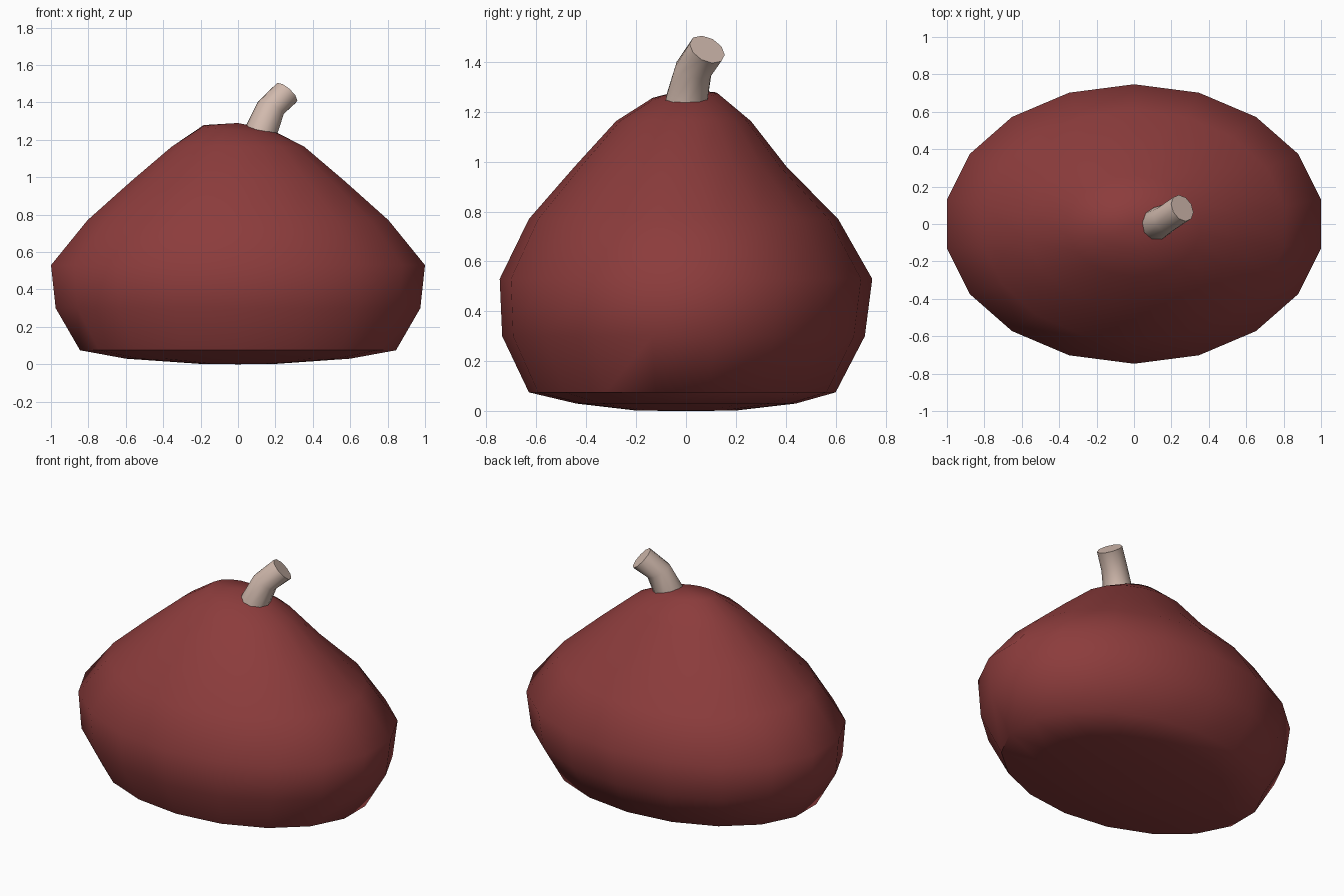
import bpy, math
from mathutils import Vector

if "Cube" in bpy.data.objects:
    bpy.data.objects.remove(bpy.data.objects["Cube"])


def material(name, rgb):
    m = bpy.data.materials.new(name)
    m.diffuse_color = (*rgb, 1.0)
    m.use_nodes = True
    m.node_tree.nodes["Principled BSDF"].inputs["Base Color"].default_value = m.diffuse_color
    return m


def loft(name, rings, mat, angle, start_tip=None, end_tip=None):
    """Skin a list of vertex rings; ends are closed by a tip point or a flat cap."""
    n = len(rings[0])
    verts = [v for ring in rings for v in ring]
    faces = []
    for r in range(len(rings) - 1):
        a, b = r * n, (r + 1) * n
        for i in range(n):
            j = (i + 1) % n
            faces.append((a + i, a + j, b + j, b + i))
    last = (len(rings) - 1) * n
    if start_tip:
        t = len(verts)
        verts.append(start_tip)
        faces += [(t, (i + 1) % n, i) for i in range(n)]
    else:
        faces.append(tuple(reversed(range(n))))
    if end_tip:
        t = len(verts)
        verts.append(end_tip)
        faces += [(t, last + i, last + (i + 1) % n) for i in range(n)]
    else:
        faces.append(tuple(range(last, last + n)))
    me = bpy.data.meshes.new(name)
    me.from_pydata([tuple(v) for v in verts], [], faces)
    me.materials.append(mat)
    ob = bpy.data.objects.new(name, me)
    bpy.context.collection.objects.link(ob)
    bpy.ops.object.select_all(action='DESELECT')
    ob.select_set(True)
    bpy.context.view_layer.objects.active = ob
    bpy.ops.object.shade_smooth_by_angle(angle=math.radians(angle))
    return ob


red = material("dark red skin", (0.262, 0.045, 0.045))
tan = material("pale tan stem", (0.64, 0.49, 0.42))

# Body: squat oval bulb, (z, half width x, half depth y, y offset, tilt x, tilt y)
SIDES = 18
profile = [
    (0.002, 0.20, 0.20, 0.0, 0, 0),
    (0.030, 0.60, 0.44, 0.0, 0, 0),
    (0.075, 0.845, 0.615, -0.015, 0, 0),
    (0.300, 0.975, 0.727, -0.01, 0, 0),
    (0.530, 1.000, 0.747, 0.0, 0, 0),
    (0.770, 0.805, 0.620, -0.01, 0, 0),
    (0.980, 0.570, 0.425, -0.022, 0, 0),
    (1.163, 0.355, 0.270, -0.01, 0, 0),
    (1.262, 0.185, 0.135, -0.008, -0.014, 0.012),
]
rings = []
for z, rx, ry, cy, tx, ty in profile:
    ring = []
    for k in range(SIDES):
        a = math.pi / 2 + 2 * math.pi * k / SIDES
        c, s = math.cos(a), math.sin(a)
        ring.append((rx / 0.985 * c, cy + ry * s, z + tx * c + ty * s))
    rings.append(ring)
loft("body", rings, red, 50, start_tip=(0, 0, 0), end_tip=(0, 0, 1.29))

# Stem: short bent tube, (centre, direction, radius)
path = [
    ((0.105, -0.01, 1.17), (0.2, 0.1, 1.0), 0.088),
    ((0.125, 0.003, 1.25), (0.28, 0.14, 0.95), 0.087),
    ((0.175, 0.03, 1.37), (0.42, 0.25, 0.87), 0.077),
    ((0.258, 0.085, 1.45), (0.62, 0.38, 0.69), 0.076),
]
stem = []
for centre, direction, r in path:
    d = Vector(direction).normalized()
    u = (Vector((1, 0, 0)) - d * d.x).normalized()
    v = d.cross(u)
    stem.append([Vector(centre) + r * (u * math.cos(a) + v * math.sin(a))
                 for a in (2 * math.pi * k / 10 for k in range(10))])
loft("stem", stem, tan, 45)
